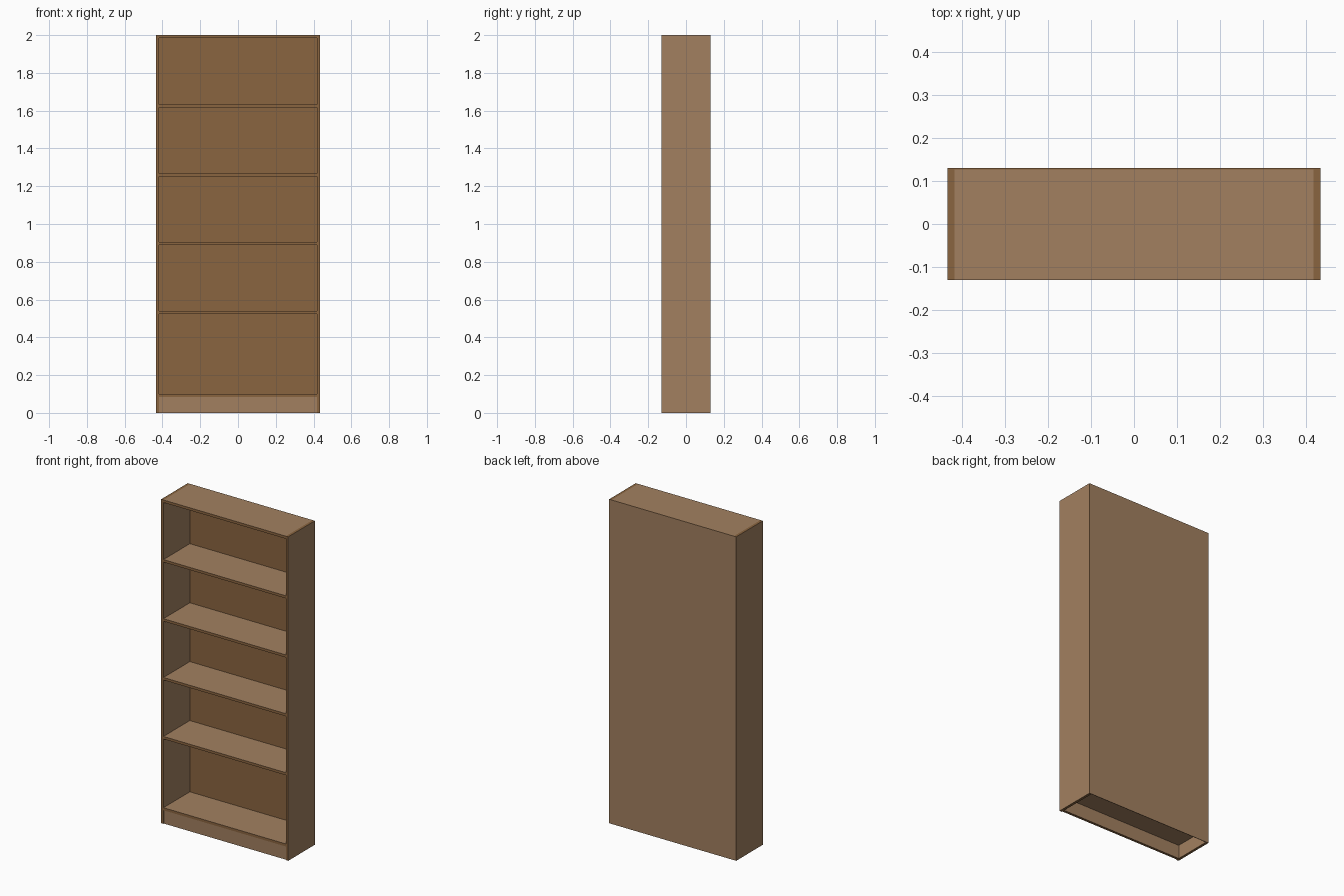
import bpy, bmesh

if "Cube" in bpy.data.objects:
    bpy.data.objects.remove(bpy.data.objects["Cube"])

W, D, H = 0.434, 0.13, 2.0      # half width, half depth, height
T = 0.016                       # board thickness
BACK = 0.003                    # back sheet thickness
INNER = W - T


def material(name, color):
    m = bpy.data.materials.new(name)
    m.diffuse_color = (*color, 1)
    m.use_nodes = True
    m.node_tree.nodes["Principled BSDF"].inputs["Base Color"].default_value = m.diffuse_color
    return m


veneer = material("light_wood", (0.361, 0.216, 0.117))
edging = material("dark_wood", (0.254, 0.130, 0.051))


def board(name, lo, hi, is_veneer):
    """Box from corner lo to corner hi; is_veneer(normal) picks the light faces."""
    bm = bmesh.new()
    bmesh.ops.create_cube(bm, size=1)
    for v in bm.verts:
        v.co = [(a + b) / 2 + c * (b - a) for a, b, c in zip(lo, hi, v.co)]
    bm.normal_update()
    for f in bm.faces:
        f.material_index = 0 if is_veneer(f.normal) else 1
    mesh = bpy.data.meshes.new(name)
    bm.to_mesh(mesh)
    bm.free()
    mesh.materials.append(veneer)
    mesh.materials.append(edging)
    obj = bpy.data.objects.new(name, mesh)
    bpy.context.collection.objects.link(obj)


def faces_x(n): return abs(n.x) > 0.5
def faces_y(n): return abs(n.y) > 0.5
def faces_z(n): return abs(n.z) > 0.5


# Side panels
rear = D - BACK
board("left_side", (-W, -D, 0), (-INNER, rear, H), faces_x)
board("right_side", (INNER, -D, 0), (W, rear, H), faces_x)

# Top, bottom and shelves, given by their upper surface
levels = {"top": H, "shelf_4": 1.632, "shelf_3": 1.267,
          "shelf_2": 0.904, "shelf_1": 0.54, "bottom": 0.1}
for name, z in levels.items():
    board(name, (-INNER, -D, z - T), (INNER, rear, z), faces_z)

# Plinth, set back slightly under the bottom board
board("plinth", (-INNER, -D + 0.005, 0), (INNER, -D + 0.005 + T, 0.1 - T), faces_y)

# Thin back sheet: dark inside, light outside
board("back_panel", (-W, rear, 0), (W, D, H), lambda n: n.y > 0.5)
